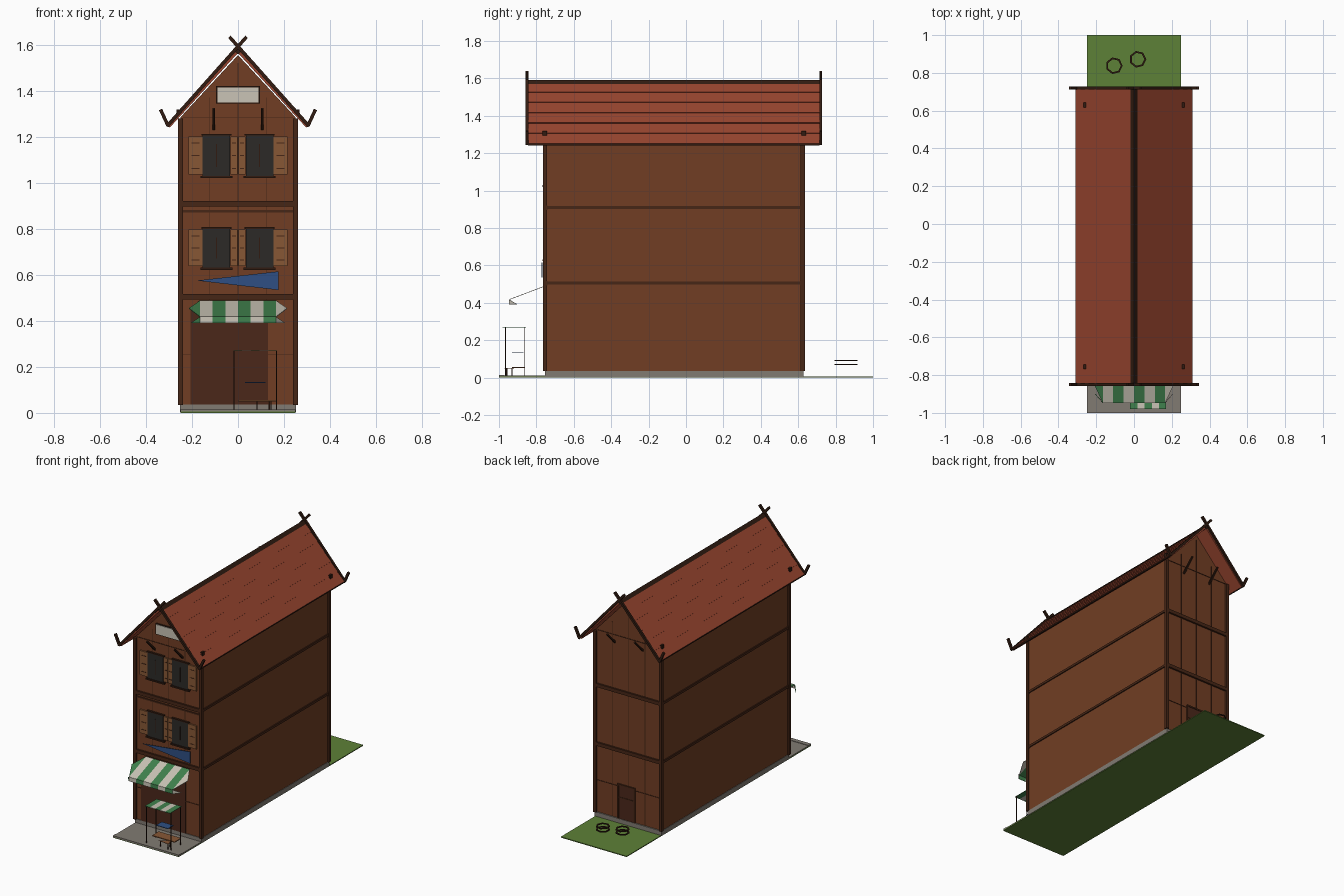
import bpy, bmesh, math
from mathutils import Vector, Matrix

if "Cube" in bpy.data.objects:
    bpy.data.objects.remove(bpy.data.objects["Cube"])


def mat(name, r, g, b):
    m = bpy.data.materials.new(name)
    m.diffuse_color = [(c / 255) ** 2.2 for c in (r, g, b)] + [1]
    m.use_nodes = True
    m.node_tree.nodes["Principled BSDF"].inputs["Base Color"].default_value = m.diffuse_color
    return m


WALL = mat("wall_wood", 112, 64, 40)
BEAM = mat("beam_wood", 72, 42, 28)
DARK = mat("dark_wood", 52, 33, 24)
SHOP = mat("shop_wood", 76, 44, 32)
ROOF = mat("roof_planks", 150, 70, 50)
LIGHT = mat("shutter_wood", 134, 88, 56)
PANE = mat("window_pane", 48, 46, 44)
STONE = mat("stone", 128, 122, 114)
GRASS = mat("grass", 94, 128, 58)
GREEN = mat("awning_green", 66, 128, 78)
CREAM = mat("awning_cream", 200, 194, 180)
BLUE = mat("banner_blue", 50, 80, 130)


def finish(name, bm, m):
    bmesh.ops.recalc_face_normals(bm, faces=bm.faces)
    me = bpy.data.meshes.new(name)
    bm.to_mesh(me)
    bm.free()
    me.materials.append(m)
    ob = bpy.data.objects.new(name, me)
    bpy.context.collection.objects.link(ob)
    return ob


def boxes(name, m, *specs):
    """Each spec is (x0, x1, y0, y1, z0, z1)."""
    bm = bmesh.new()
    for x0, x1, y0, y1, z0, z1 in specs:
        t = Matrix.Translation(((x0 + x1) / 2, (y0 + y1) / 2, (z0 + z1) / 2))
        bmesh.ops.create_cube(bm, size=1, matrix=t @ Matrix.Diagonal((x1 - x0, y1 - y0, z1 - z0, 1)))
    return finish(name, bm, m)


def sticks(name, m, w, *pairs):
    """Square bars between pairs of points."""
    bm = bmesh.new()
    for a, b in pairs:
        a, b = Vector(a), Vector(b)
        rot = (b - a).to_track_quat('Z', 'Y').to_matrix().to_4x4()
        bmesh.ops.create_cube(bm, size=1, matrix=Matrix.Translation((a + b) / 2) @ rot
                              @ Matrix.Diagonal((w, w, (b - a).length + w * .5, 1)))
    return finish(name, bm, m)


def prisms(name, m, y0, y1, *profiles):
    """XZ profiles extruded along y."""
    bm = bmesh.new()
    for pts in profiles:
        f = bm.faces.new([bm.verts.new((x, y0, z)) for x, z in pts])
        g = bmesh.ops.extrude_face_region(bm, geom=[f])['geom']
        bmesh.ops.translate(bm, vec=(0, y1 - y0, 0), verts=[v for v in g if isinstance(v, bmesh.types.BMVert)])
    return finish(name, bm, m)


def sheets(name, m, *polys):
    """Thin cloth panels."""
    bm = bmesh.new()
    for p in polys:
        bm.faces.new([bm.verts.new(v) for v in p])
    ob = finish(name, bm, m)
    s = ob.modifiers.new("thickness", 'SOLIDIFY')
    s.thickness, s.offset = .003, 0
    return ob


F, B = -.75, .62          # front and back wall planes
S = (-1, 1)

# ground, paving and plinth
boxes("garden_ground", GRASS, (-.25, .25, -1, 1, 0, .006))
boxes("front_paving", STONE, (-.25, .25, -1, F, .004, .011), (-.25, .25, -1, -.97, .004, .014))
boxes("plinth", STONE, (-.253, .253, F - .005, B + .008, .004, .036))

# main body with gables
prisms("house_body", WALL, F, B, [(-.25, .035), (.25, .035), (.25, 1.285), (0, 1.555), (-.25, 1.285)])

# corner posts and floor beams
boxes("corner_posts", BEAM, *[(min(s * .24, s * .26), max(s * .24, s * .26), y - .01, y + .012, .035, 1.28)
                              for s in S for y in (F - .005, B + .003)])
boxes("floor_beams", BEAM, *[b for z in (.505, .908) for b in (
    (-.257, .257, F - .012, F + .01, z - .012, z + .012), (-.257, .257, B - .01, B + .012, z - .012, z + .012),
    (-.257, -.245, F, B, z - .008, z + .008), (.245, .257, F, B, z - .008, z + .008))])
boxes("lower_beam_trim", BEAM, (-.25, .25, F - .006, F, .872, .882))

# plank seams on both gable walls
seams = []
for y in (F - .001, B + .001):
    seams += [(x - .002, x + .002, y - .002, y + .002, .04, 1.52 - abs(x) * 1.2) for x in (-.125, 0, .125)]
    seams += [(-.24, .24, y - .002, y + .002, z - .002, z + .002) for z in (.255, 1.285)]
boxes("plank_seams", BEAM, *seams)

# roof: overlapping plank courses, ridge and pegs
def slope(s, t, off):
    return (s * (.302 * t + off * .74), 1.582 - .33 * t + off * .67)

prisms("roof_planks", ROOF, -.845, .715, *[
    [slope(s, i / 6, -.012), slope(s, i / 6, .001), slope(s, (i + 1) / 6 + .01, .006), slope(s, (i + 1) / 6 + .01, -.012)]
    for s in S for i in range(6)])
prisms("ridge_cap", DARK, -.85, .72, [(-.018, 1.57), (0, 1.592), (.018, 1.57), (0, 1.56)])
boxes("roof_pegs", DARK, *[(s * .26 - .007, s * .26 + .007, y - .012, y + .012, 1.29, 1.318)
                           for s in S for y in (-.755, .63)])
boxes("eave_strip", DARK, *[(s * .303 - .004, s * .303 + .004, -.845, .715, 1.242, 1.252) for s in S])

# crossed bargeboards with upturned ends, and gable struts
sticks("bargeboards", DARK, .015, *[p for y in (-.85, .72) for s in S for p in (
    ((s * .305, y, 1.25), (-s * .035, y, 1.632)), ((s * .305, y, 1.25), (s * .335, y, 1.315)))])
sticks("gable_struts", DARK, .011, *[((s * .105, w, 1.235), (s * .105, w + d, 1.32))
                                     for w, d in ((F, -.085), (B, .085)) for s in S])

# windows: panes, frames, sills, shutters
panes, frames, shutters, slats = [], [], [], []
for z0, z1 in ((.63, .803), (1.028, 1.208)):
    for s in S:
        c = s * .094
        panes.append((c - .06, c + .06, F - .012, F, z0, z1))
        frames += [(c - .07, c + .07, F - .018, F, z0 - .008, z0 + .002), (c - .065, c + .065, F - .014, F, z1 - .003, z1 + .004),
                   (c - .002, c + .002, F - .014, F, z0 + .04, z1 - .04)]
        for d in S:
            h = c + d * (.0905 if d == s else .077)
            w = .03 if d == s else .015
            shutters.append((h - w, h + w, F - .01, F, z0 + .008, z1 - .006))
            slats += [(h - w * .6, h + w * .6, F - .012, F - .008, z - .002, z + .002)
                      for z in (z0 + .035, (z0 + z1) / 2, z1 - .035)]
boxes("window_panes", PANE, *panes)
boxes("window_frames", DARK, *frames)
boxes("shutters", LIGHT, *shutters)
boxes("shutter_slats", BEAM, *slats)

# blank gable plaque
boxes("plaque_frame", DARK, (-.095, .095, F - .008, F, 1.345, 1.42))
boxes("plaque_panel", CREAM, (-.09, .09, F - .012, F, 1.35, 1.415))

# shop front and rear door
boxes("shop_front", SHOP, (-.207, .13, F - .006, F, .036, .46))
boxes("back_door", SHOP, (-.045, .075, B, B + .005, .036, .265))
boxes("back_door_frame", BEAM, (-.052, -.042, B, B + .009, .036, .272), (.072, .082, B, B + .009, .036, .272),
      (-.052, .082, B, B + .009, .264, .274), (-.045, .075, B, B + .008, .18, .186))

# pennant above the awning
sheets("pennant", BLUE, [(-.18, F - .02, .575), (.176, F - .02, .534), (.176, F - .02, .615)])

# striped awning: sloped cloth, pointed ends, front valance
def awning_pt(x, t):
    return (x, F - .01 - .185 * t, .487 - .07 * t)

cloth = {0: [], 1: []}
edges = [-.165 + .055 * i for i in range(7)]
for i in range(6):
    a, b = edges[i], edges[i + 1]
    cloth[(i + 1) % 2].append([awning_pt(a, 0), awning_pt(b, 0), awning_pt(b, 1), awning_pt(a, 1)])
    cloth[(i + 1) % 2].append([(a, -.945, .417), (b, -.945, .417), (b, -.946, .39), (a, -.946, .39)])
for k, s in ((0, -1), (1, 1)):
    cloth[k].append([awning_pt(s * .165, 0), awning_pt(s * .213, .47), awning_pt(s * .165, 1)])
    cloth[k].append([(s * .165, -.945, .417), (s * .205, -.9, .39), (s * .165, -.946, .39)])
sheets("awning_green_stripes", GREEN, *cloth[0])
sheets("awning_cream_stripes", CREAM, *cloth[1])

# little market stall: canopy, posts, counter and stool
for k, (n, m) in enumerate((("stall_canopy_green", GREEN), ("stall_canopy_cream", CREAM))):
    sheets(n, m, *[[(x, -.98, .27), (x + .038, -.98, .27), (x + .038, -.855, .27), (x, -.855, .27)]
                   for x in [-.02 + .038 * i for i in range(k, 5, 2)]])
sticks("stall_posts", DARK, .004, *[((x, y, .01), (x, y, .27)) for x in (-.018, .168) for y in (-.965, -.865)])
boxes("stall_counter", LIGHT, (0, .17, -.93, -.86, .05, .056))
boxes("stall_shelf", BLUE, (.03, .12, -.93, -.87, .13, .134))
sheets("stool_seat", LIGHT, [(.07, -.96, .05), (.15, -.97, .05), (.14, -.92, .05)])
sticks("stool_legs", DARK, .005, *[((x, y, .01), (x, y, .05)) for x, y in ((.082, -.957), (.143, -.962), (.136, -.93))])

# barrel hoops in the garden
bm = bmesh.new()
for cx, cy, n in ((-.105, .838, 7), (.02, .872, 7)):
    for z in (.073, .095):
        rings = [[bm.verts.new((cx + r * math.cos(i * math.tau / n), cy + r * math.sin(i * math.tau / n), z))
                  for i in range(n)] for r in (.035, .045)]
        for i in range(n):
            j = (i + 1) % n
            bm.faces.new((rings[0][i], rings[1][i], rings[1][j], rings[0][j]))
hoops = finish("garden_hoops", bm, DARK)
hoops.modifiers.new("thickness", 'SOLIDIFY').thickness = .006
